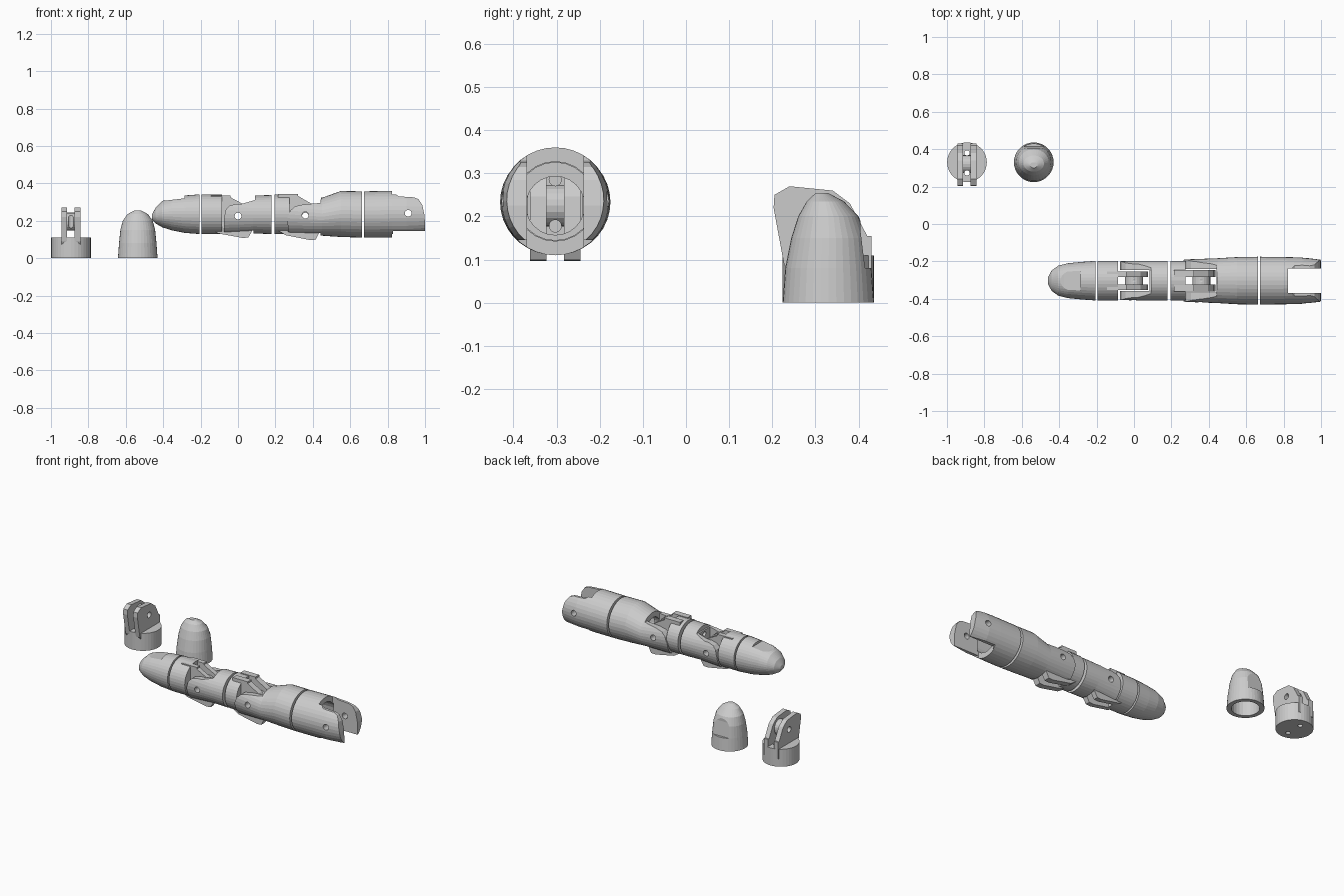
import bpy
import bmesh
import math
from mathutils import Matrix, Vector

if "Cube" in bpy.data.objects:
    bpy.data.objects.remove(bpy.data.objects["Cube"], do_unlink=True)

grey = bpy.data.materials.new("light grey plastic")
grey.use_nodes = True
grey.diffuse_color = (0.6, 0.6, 0.6, 1)
grey.node_tree.nodes["Principled BSDF"].inputs["Base Color"].default_value = grey.diffuse_color

# Local frame of every part: x = sideways, y = towards the back of the hand, z = along the finger
AXIS = Vector((0, -0.303, 0.235))


def skin(name, rings):
    """Closed solid through a list of equal-length point rings."""
    bm = bmesh.new()
    loops = [[bm.verts.new(p) for p in ring] for ring in rings]
    n = len(loops[0])
    for a, b in zip(loops, loops[1:]):
        for i in range(n):
            bm.faces.new((a[i], a[(i + 1) % n], b[(i + 1) % n], b[i]))
    bm.faces.new(loops[0][::-1])
    bm.faces.new(loops[-1])
    bmesh.ops.recalc_face_normals(bm, faces=bm.faces)
    mesh = bpy.data.meshes.new(name)
    bm.to_mesh(mesh)
    bm.free()
    mesh.materials.append(grey)
    obj = bpy.data.objects.new(name, mesh)
    bpy.context.collection.objects.link(obj)
    return obj


def loft(name, stations, sides=36):
    """Elliptical body; station = along, lowest, highest, half width."""
    rings = []
    for u, low, high, half in stations:
        turn = [2 * math.pi * i / sides for i in range(sides)]
        rings.append([(half * math.cos(t), (low + high) / 2 + (high - low) / 2 * math.sin(t), u)
                      for t in turn])
    return skin(name, rings)


def prism(profile, w0, w1, name="helper"):
    """Side profile of (height, along) points, extruded sideways."""
    return skin(name, [[(w, v, u) for v, u in profile] for w in (w0, w1)])


def box(v0, v1, u0, u1, half):
    return prism([(v0, u0), (v1, u0), (v1, u1), (v0, u1)], -half, half)


def disc(v, u, radius, half, sides=20):
    turn = [2 * math.pi * i / sides for i in range(sides)]
    return prism([(v + radius * math.cos(t), u + radius * math.sin(t)) for t in turn], -half, half)


def bore(v, radius, u0, u1):
    return loft("helper", [(u, v - radius, v + radius, radius) for u in (u0, u1)], 24)


def combine(obj, operation, *tools):
    for tool in tools:
        mod = obj.modifiers.new("cut", 'BOOLEAN')
        mod.operation, mod.object, mod.solver = operation, tool, 'EXACT'
        bpy.context.view_layer.update()
        result = bpy.data.meshes.new_from_object(
            obj.evaluated_get(bpy.context.evaluated_depsgraph_get()))
        obj.modifiers.clear()
        obj.data = result
        bpy.data.objects.remove(tool, do_unlink=True)


def along_finger(obj, start=0.0, flip=False):
    """Lay a part down along x on the finger axis."""
    d = -1 if flip else 1
    turn = Matrix(((0, 0, d), (d, 0, 0), (0, 1, 0))).to_4x4()
    obj.matrix_world = Matrix.Translation(AXIS + Vector((start, 0, 0))) @ turn


# Hollow fingertip with a recessed nail
def fingertip(name):
    tip = loft(name, [(0, -.106, .106, .106), (.08, -.1, .1, .1), (.15, -.086, .09, .093),
                      (.2, -.07, .07, .08), (.235, -.05, .036, .055), (.254, -.03, .0, .02)])
    nail = prism([(.085, .08), (.2, .08), (.2, .25), (.075, .2), (.074, .17)], -.055, .055)
    combine(tip, 'DIFFERENCE', nail, bore(0, .08, -.02, .1))
    return tip


# Round base with a split tongue, a pulley, a pin hole and two cord holes
def knuckle(name, shift=0.0, swell=1.0, half=0.05):
    base_top, hinge = .11 + shift, .195 + shift
    part = loft(name, [(0, -.106, .106, .106), (base_top, -.106, .106, .106)])
    side = [(.1, .155), (.09, .155), (.05, .23), (.01, .26), (-.09, .27), (-.125, .25),
            (-.127, .22), (-.103, .09), (-.08, .05), (.1, .05)]
    side = [(v * swell, u + shift) for v, u in side]
    for s in (-1, 1):
        combine(part, 'UNION', prism(side, s * .02, s * half))
    combine(part, 'UNION', disc(-.01, hinge, .048, .03))
    combine(part, 'DIFFERENCE', disc(-.01, hinge, .018, .2),
            bore(.05, .014, -.1, .5), bore(-.057, .014, -.1, .5))
    return part


# Spare pair standing upright
spare_knuckle = knuckle("spare_knuckle")
spare_knuckle.location = (-.893, .33, 0)
spare_tip = fingertip("spare_fingertip")
spare_tip.location = (-.536, .33, 0)

# Assembled finger: tip and first knuckle
along_finger(fingertip("fingertip"), -.205, True)
along_finger(knuckle("end_knuckle"), -.195)

# Middle segment: fork around the first hinge
middle = loft("middle_segment", [(-.08, -.115, .115, .104), (.08, -.103, .1, .106),
                                 (.178, -.106, .102, .106)])
combine(middle, 'INTERSECT', prism(
    [(-.095, -.075), (-.02, -.075), (.025, -.065), (.045, -.045), (.055, -.01), (.055, .02),
     (.075, .09), (.1, .092), (.12, .19), (-.12, .19), (-.105, .06)], -.2, .2))
combine(middle, 'DIFFERENCE', box(-.2, .2, -.2, .083, .056), disc(-.01, 0, .018, .2),
        bore(.05, .014, 0, .3), bore(-.057, .014, 0, .3))
along_finger(middle)

# Second knuckle
along_finger(knuckle("middle_knuckle", -.03, 1.09, .058), .195)

# Lower segment: fork around the second hinge, hollow sleeve behind it
lower = loft("lower_segment", [(.262, -.12, .12, .113), (.45, -.115, .088, .12),
                               (.55, -.122, .124, .126), (.662, -.125, .122, .128)])
combine(lower, 'INTERSECT', prism(
    [(-.095, .267), (-.02, .265), (.02, .28), (.042, .305), (.052, .35), (.06, .44),
     (.14, .45), (.14, .68), (-.14, .68), (-.12, .4)], -.2, .2))
combine(lower, 'DIFFERENCE', box(-.2, .2, .2, .44, .063), disc(-.005, .36, .018, .2),
        bore(-.01, .068, .4, .5), bore(0, .09, .48, .8))
along_finger(lower)

# Base segment: hollow sleeve with an open fork at the end
base = loft("base_segment", [(.675, -.125, .122, .128), (.82, -.125, .125, .126),
                             (.9, -.125, .125, .124), (1.0, -.115, .115, .112)])
combine(base, 'INTERSECT', prism(
    [(-.14, .66), (-.14, .825), (-.09, .83), (-.09, 1.0), (-.01, .998), (.05, .985),
     (.08, .965), (.09, .94), (.095, .86), (.12, .825), (.14, .825), (.14, .66)], -.2, .2))
combine(base, 'DIFFERENCE', box(-.2, .2, .823, 1.2, .066), disc(.005, .91, .018, .2),
        bore(0, .092, .6, .83))
along_finger(base)
